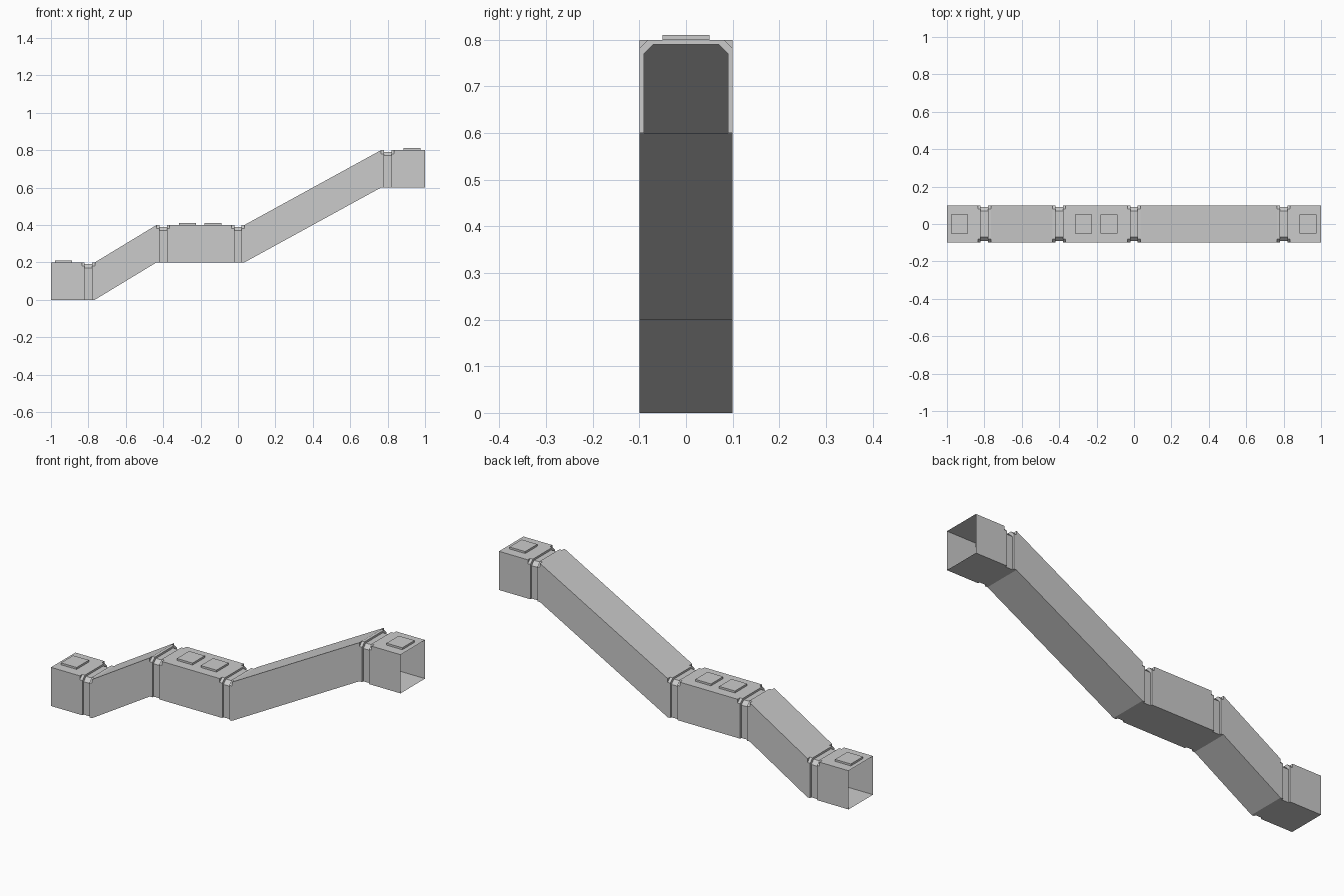
import bpy
import bmesh
from mathutils import Vector

cube = bpy.data.objects.get("Cube")
if cube:
    bpy.data.objects.remove(cube, do_unlink=True)

# Single flat sheet-metal grey
metal = bpy.data.materials.new("sheet_grey")
metal.use_nodes = True
GREY = (0.6, 0.6, 0.6, 1)
metal.diffuse_color = GREY
metal.node_tree.nodes["Principled BSDF"].inputs["Base Color"].default_value = GREY

HALF, HEIGHT, CUT, DEPTH = 0.1, 0.2, 0.02, 0.01
FLANGE, GROOVE = 0.035, 0.02


def section(x, base, inset=0.0, chamfered=False):
    """Duct cross-section: flat bottom, square or chamfered upper corners."""
    w, h = HALF - inset, HEIGHT - inset
    k = CUT / 2 if chamfered else 0
    right = [(w, 0), (w, h - CUT), (w - k, h - k), (w - CUT, h)]
    left = [(-y, z) for y, z in reversed(right)]
    return [Vector((x, y, base + z)) for y, z in right + left]


def joint(x, base):
    """Clipped corners around a shallow groove."""
    half = [(FLANGE, 0, False), (FLANGE, 0, True),
            (GROOVE, 0, True), (GROOVE, DEPTH, True)]
    rings = [section(x - d, base, i, c) for d, i, c in half]
    rings += [section(x + d, base, i, c) for d, i, c in reversed(half)]
    return rings


def raise_pad(bm, x, top):
    """Cut a square out of the top sheet and emboss it upward."""
    cuts = [(Vector((x + s * 0.045, 0, 0)), Vector((1, 0, 0))) for s in (-1, 1)]
    cuts += [(Vector((0, s * 0.05, 0)), Vector((0, 1, 0))) for s in (-1, 1)]

    def top_faces():
        return [f for f in bm.faces
                if all(abs(v.co.z - top) < 1e-4 for v in f.verts)
                and abs(f.calc_center_median().x - x) < 0.15
                and abs(f.calc_center_median().y) < HALF - CUT]

    for point, normal in cuts:
        faces = top_faces()
        geom = faces + list({e for f in faces for e in f.edges})
        geom += list({v for f in faces for v in f.verts})
        bmesh.ops.bisect_plane(bm, geom=geom, plane_co=point, plane_no=normal)
    pad = [f for f in top_faces()
           if abs(f.calc_center_median().x - x) < 0.01
           and abs(f.calc_center_median().y) < 0.01]
    result = bmesh.ops.extrude_face_region(bm, geom=pad)
    verts = [g for g in result["geom"] if isinstance(g, bmesh.types.BMVert)]
    bmesh.ops.translate(bm, verts=verts, vec=(0, 0, 0.01))


def duct(name, start, end, joints, pads):
    """Open-ended duct: level, ramp, level; start and end are (x, base)."""
    rings = [section(*start)]
    for j in joints:
        rings += joint(*j)
    rings.append(section(*end))
    bm = bmesh.new()
    loops = [[bm.verts.new(p) for p in ring] for ring in rings]
    for a, b in zip(loops, loops[1:]):
        n = len(a)
        for i in range(n):
            j = (i + 1) % n
            bm.faces.new((a[i], a[j], b[j], b[i]))
    bmesh.ops.remove_doubles(bm, verts=bm.verts[:], dist=1e-5)
    for x, base in pads:
        raise_pad(bm, x, base + HEIGHT)
    mesh = bpy.data.meshes.new(name)
    bm.to_mesh(mesh)
    bm.free()
    mesh.materials.append(metal)
    obj = bpy.data.objects.new(name, mesh)
    bpy.context.collection.objects.link(obj)


# Two ramped ducts meeting end to end
duct("short_ramp_duct", (-1, 0), (-0.2, 0.2),
     [(-0.8, 0), (-0.4, 0.2)], [(-0.933, 0), (-0.27, 0.2)])
duct("long_ramp_duct", (-0.2, 0.2), (1, 0.6),
     [(0, 0.2), (0.8, 0.6)], [(-0.133, 0.2), (0.93, 0.6)])
